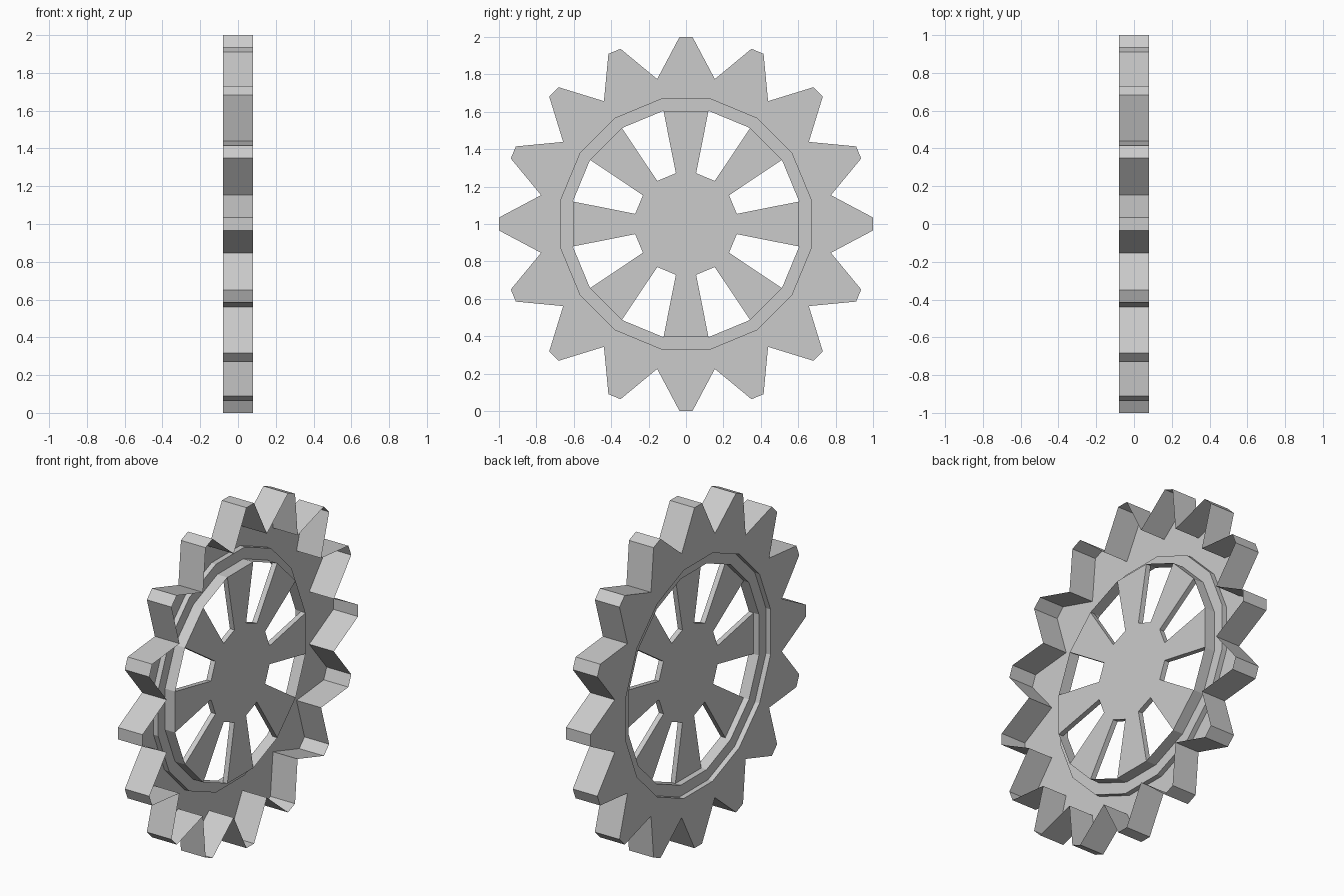
import bpy, bmesh
from math import sin, cos, pi

if "Cube" in bpy.data.objects:
    bpy.data.objects.remove(bpy.data.objects["Cube"])

N = 16                      # teeth, and sides of every inner ring
STEP = 2 * pi / N
HALF = 0.08                 # half of the gear's thickness
LEDGE_X = -0.05             # depth of the step inside the rim
WEB = 0.015                 # half thickness of the spoked web
R_RIM, R_WEB, R_HUB, R_ROOT = 0.683, 0.617, 0.277, 0.79


def polar(x, r, a):
    return (x, r * sin(a), 1 + r * cos(a))


def ring(bm, r, x):
    return [bm.verts.new(polar(x, r, (k - 0.5) * STEP)) for k in range(N)]


def bridge(bm, a, b):
    n = len(a)
    for i in range(n):
        j = (i + 1) % n
        bm.faces.new((a[i], a[j], b[j], b[i]))


def finish(bm, name):
    bmesh.ops.recalc_face_normals(bm, faces=bm.faces)
    mesh = bpy.data.meshes.new(name)
    bm.to_mesh(mesh)
    bm.free()
    obj = bpy.data.objects.new(name, mesh)
    bpy.context.collection.objects.link(obj)
    return obj


def tooth_outline(bm, x):
    verts = []
    for k in range(N):
        a = k * STEP
        for r, da in ((R_ROOT, -STEP / 2), (1.0, -0.035), (1.0, 0.035)):
            verts.append(bm.verts.new(polar(x, r, a + da)))
    return verts


# Toothed shell: tooth walls, flat plate on the -x side, open on the +x side,
# with a stepped recess rising to the web
bm = bmesh.new()
back, front = tooth_outline(bm, -HALF), tooth_outline(bm, HALF)
bridge(bm, back, front)
rim = ring(bm, R_RIM, -HALF)
for k in range(N):
    root, tip_a, tip_b = back[3 * k:3 * k + 3]
    next_root = back[(3 * k + 3) % (3 * N)]
    bm.faces.new((root, tip_a, tip_b, next_root))
    bm.faces.new((root, next_root, rim[(k + 1) % N], rim[k]))
steps = [rim, ring(bm, R_RIM, LEDGE_X), ring(bm, R_WEB, LEDGE_X), ring(bm, R_WEB, WEB)]
for a, b in zip(steps, steps[1:]):
    bridge(bm, a, b)
finish(bm, "toothed_rim")

# Web: hub plate with eight tapered spokes
bm = bmesh.new()
hub, outer = ring(bm, R_HUB, -WEB), ring(bm, R_WEB, -WEB)
bm.faces.new(hub)
for k in range(0, N, 2):
    bm.faces.new((hub[k], hub[k + 1], outer[k + 1], outer[k]))
res = bmesh.ops.extrude_face_region(bm, geom=bm.faces[:], use_keep_orig=True)
moved = [g for g in res["geom"] if isinstance(g, bmesh.types.BMVert)]
bmesh.ops.translate(bm, verts=moved, vec=(2 * WEB, 0, 0))
finish(bm, "spoked_web")
